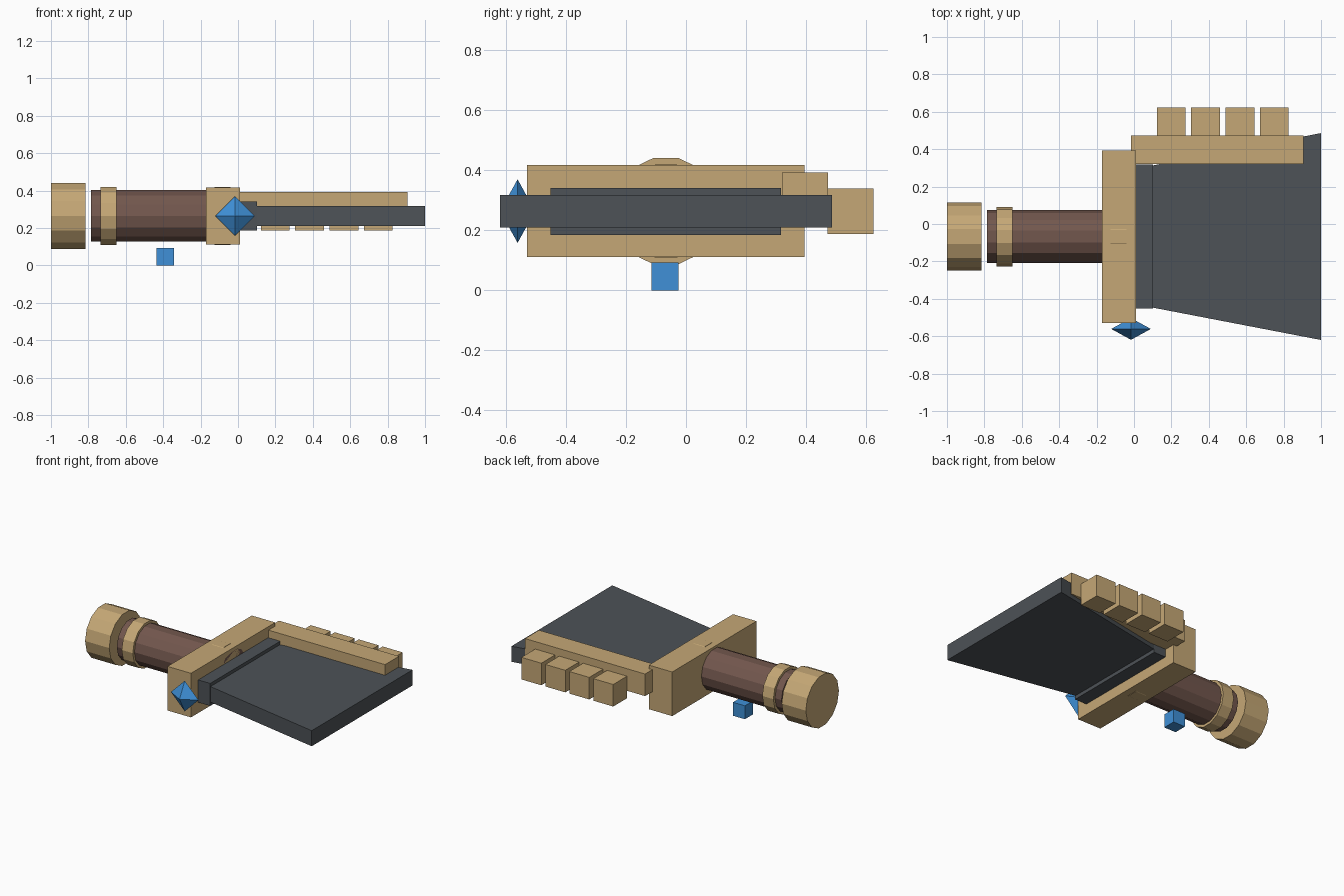
import bpy, bmesh
from math import sin, cos, pi
from mathutils import Vector

if "Cube" in bpy.data.objects:
    bpy.data.objects.remove(bpy.data.objects["Cube"])


def material(name, rgb):
    m = bpy.data.materials.new(name)
    m.diffuse_color = (*rgb, 1)
    m.use_nodes = True
    m.node_tree.nodes["Principled BSDF"].inputs["Base Color"].default_value = m.diffuse_color
    return m


BRASS = material("brass", (0.56, 0.39, 0.18))
STEEL = material("dark_steel", (0.075, 0.085, 0.095))
LEATHER = material("brown_leather", (0.17, 0.095, 0.075))
GEM = material("blue_gem", (0.05, 0.28, 0.68))

AXIS_Y, AXIS_Z = -0.067, 0.264


def prism(name, outline, extrude, mat):
    """Extrude a closed outline of 3D points along a vector."""
    bm = bmesh.new()
    face = bm.faces.new([bm.verts.new(p) for p in outline])
    ext = bmesh.ops.extrude_face_region(bm, geom=[face], use_keep_orig=True)
    moved = [g for g in ext["geom"] if isinstance(g, bmesh.types.BMVert)]
    bmesh.ops.translate(bm, verts=moved, vec=Vector(extrude))
    bmesh.ops.recalc_face_normals(bm, faces=bm.faces)
    return finish(name, bm, mat)


def finish(name, bm, mat):
    mesh = bpy.data.meshes.new(name)
    bm.to_mesh(mesh)
    bm.free()
    mesh.materials.append(mat)
    obj = bpy.data.objects.new(name, mesh)
    bpy.context.collection.objects.link(obj)
    return obj


def box(name, x, y, z, mat):
    outline = [(x[0], y[0], z[0]), (x[1], y[0], z[0]), (x[1], y[1], z[0]), (x[0], y[1], z[0])]
    return prism(name, outline, (0, 0, z[1] - z[0]), mat)


def rod(name, x0, x1, r, mat, sides=14):
    """Faceted cylinder along the grip axis."""
    ring = [(x0, AXIS_Y + r * cos(2 * pi * i / sides), AXIS_Z + r * sin(2 * pi * i / sides))
            for i in range(sides)]
    return prism(name, ring, (x1 - x0, 0, 0), mat)


# Grip, pommel and collars
rod("pommel", -1.0, -0.815, 0.182, BRASS)
rod("grip", -0.785, 0.01, 0.141, LEATHER)
rod("rear_collar", -0.735, -0.65, 0.159, BRASS)
rod("front_collar", -0.125, -0.04, 0.159, BRASS)

# Crossguard
box("crossguard", (-0.17, 0.01), (-0.53, 0.394), (0.111, 0.417), BRASS)

# Blade root and flaring blade
box("blade_root", (-0.01, 0.102), (-0.451, 0.317), (0.185, 0.341), STEEL)
prism("blade", [(0.1, -0.447, 0.21), (1.0, -0.62, 0.21), (1.0, 0.486, 0.21), (0.1, 0.313, 0.21)],
      (0, 0, 0.108), STEEL)

# Spine with four blocks along the back edge
box("spine", (-0.017, 0.905), (0.32, 0.473), (0.239, 0.392), BRASS)
for i in range(4):
    x = 0.122 + i * 0.184
    box(f"spine_block_{i + 1}", (x, x + 0.153), (0.471, 0.624), (0.187, 0.34), BRASS)

# Octahedral gem on the guard end
bm = bmesh.new()
c = Vector((-0.016, -0.561, AXIS_Z))
ring = [bm.verts.new(c + Vector(d)) for d in
        [(0.106, 0, 0), (0, 0, 0.106), (-0.106, 0, 0), (0, 0, -0.106)]]
for s in (-1, 1):
    tip = bm.verts.new(c + Vector((0, s * 0.058, 0)))
    for i in range(4):
        bm.faces.new((ring[i], ring[(i + 1) % 4], tip))
bmesh.ops.recalc_face_normals(bm, faces=bm.faces)
finish("guard_gem", bm, GEM)

# Small cube below the grip
box("trigger_cube", (-0.435, -0.343), (-0.115, -0.025), (0, 0.093), GEM)
